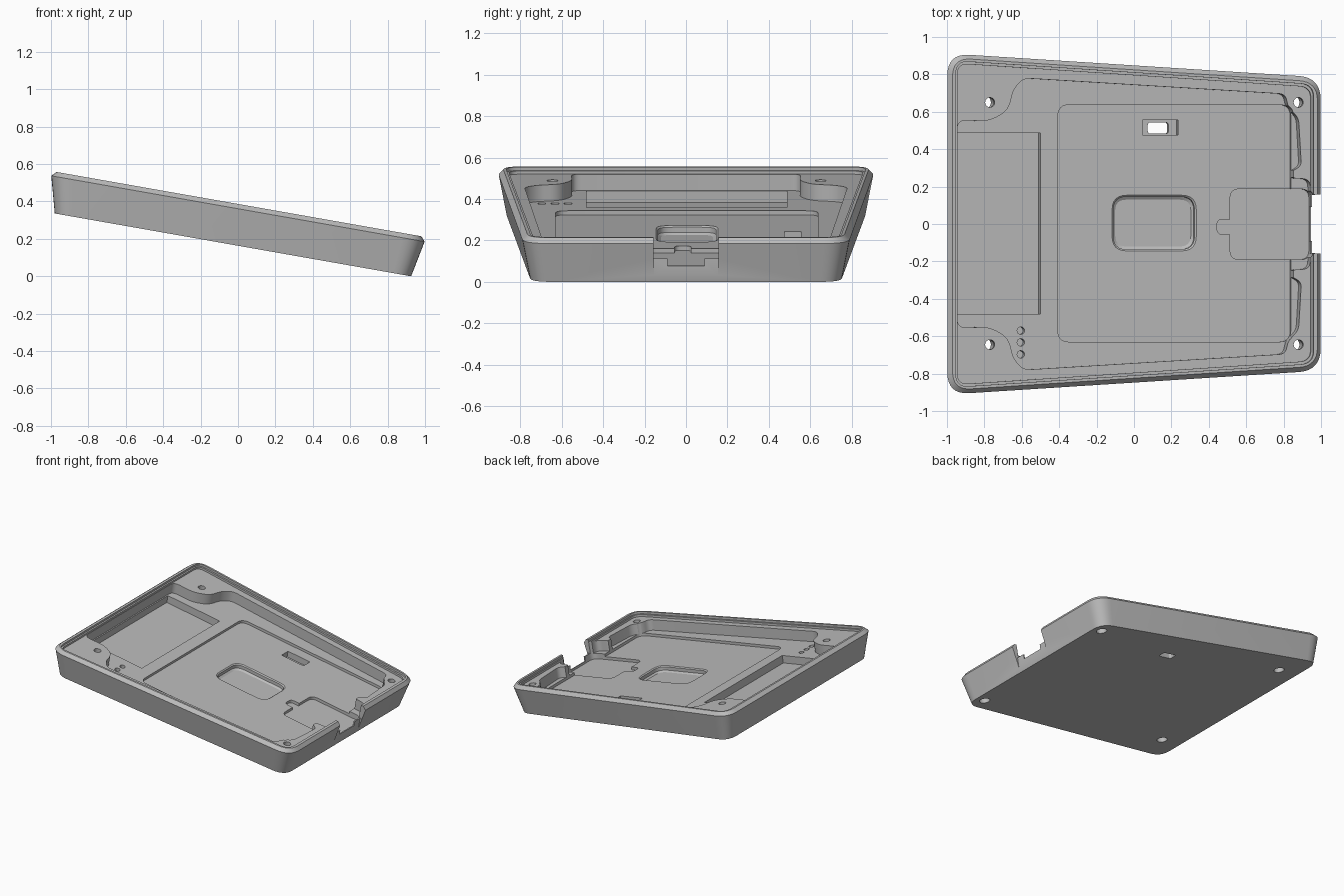
import bpy, bmesh
from math import radians, cos, sin, pi
from mathutils import Vector, Matrix

cube = bpy.data.objects.get("Cube")
if cube:
    bpy.data.objects.remove(cube)

TILT = radians(10)
LEDGE, FLOOR, PANEL = 0.187, 0.107, 0.087   # heights above the underside
HIGH = 0.4                                  # cutters reach above the rim

grey = bpy.data.materials.new("plain_grey")
grey.use_nodes = True
grey.diffuse_color = (0.5, 0.5, 0.5, 1)
grey.node_tree.nodes["Principled BSDF"].inputs["Base Color"].default_value = (0.5, 0.5, 0.5, 1)


def along(x, h):
    """Distance along the sloped base for a plan position x at height h."""
    return (x - h * sin(TILT)) / cos(TILT)


def rounded(points, radius, steps=6):
    """Round every corner of a closed outline."""
    out = []
    n = len(points)
    for i, p in enumerate(points):
        p = Vector(p)
        a, b = Vector(points[i - 1]) - p, Vector(points[(i + 1) % n]) - p
        r = min(radius, 0.45 * a.length, 0.45 * b.length)
        a, b = p + a.normalized() * r, p + b.normalized() * r
        for k in range(steps + 1):
            t = k / steps
            out.append(a * (1 - t) ** 2 + p * 2 * t * (1 - t) + b * t * t)
    return out


def trapezoid(left, right, half_left, half_right, radius):
    return rounded([(left, -half_left), (right, -half_right),
                    (right, half_right), (left, half_left)], radius, 8)


def rect(x0, x1, y0, y1, h, radius=0.0):
    """Rectangle given in plan position, placed on the slope at height h."""
    u0, u1 = along(x0, h), along(x1, h)
    pts = [(u0, y0), (u1, y0), (u1, y1), (u0, y1)]
    return rounded(pts, radius) if radius else pts


def circle(u, y, r, n=24):
    return [(u + r * cos(2 * pi * k / n), y + r * sin(2 * pi * k / n)) for k in range(n)]


def loft(name, layers):
    """Closed solid through outlines stacked at (outline, height)."""
    bm = bmesh.new()
    rings = [[bm.verts.new((p[0], p[1], h)) for p in pts] for pts, h in layers]
    n = len(rings[0])
    for lo, hi in zip(rings, rings[1:]):
        for i in range(n):
            j = (i + 1) % n
            bm.faces.new((lo[i], lo[j], hi[j], hi[i]))
    bm.faces.new(rings[0])
    bm.faces.new(rings[-1])
    bmesh.ops.recalc_face_normals(bm, faces=bm.faces)
    mesh = bpy.data.meshes.new(name)
    bm.to_mesh(mesh)
    bm.free()
    mesh.materials.append(grey)
    obj = bpy.data.objects.new(name, mesh)
    bpy.context.collection.objects.link(obj)
    return obj


def cut(layers):
    """Carve a lofted shape out of the tray."""
    cutter = loft("cutter", layers)
    cutter.hide_render = True
    mod = tray.modifiers.new("cut", "BOOLEAN")
    mod.operation, mod.solver, mod.object = "DIFFERENCE", "EXACT", cutter
    bpy.context.view_layer.objects.active = tray
    bpy.ops.object.modifier_apply(modifier=mod.name)
    bpy.data.objects.remove(cutter)


def pocket(outline, bottom, top=HIGH):
    cut([(outline, bottom), (outline, top)])


# Tapered body with flared walls and a chamfered rim
tray = loft("tray", [
    (trapezoid(-0.995, 0.94, 0.872, 0.747, 0.1), 0),
    (trapezoid(-1.048, 0.979, 0.912, 0.784, 0.12), 0.195),
    (trapezoid(-1.024, 0.957, 0.888, 0.76, 0.1), 0.22)])

# Stepped lip inside the rim, down to the screw ledge
pocket(trapezoid(-1.006, 0.937, 0.872, 0.746, 0.07), 0.203)
pocket(trapezoid(-0.995, 0.925, 0.858, 0.732, 0.06), LEDGE)

# Main cavity, leaving raised corners round the screws
side = [(-0.945, 0.555), (-0.77, 0.55), (-0.67, 0.61), (-0.645, 0.72), (-0.59, 0.78),
        (0.81, 0.695), (0.825, 0.62), (0.88, 0.57), (0.895, 0.31), (0.84, 0.28),
        (0.85, 0.245), (0.943, 0.24)]
side = [(along(x, LEDGE), y) for x, y in side]
outline = side + [(x, -y) for x, y in reversed(side)]
pocket(rounded(outline, 0.05), FLOOR)

# Recesses in the floor
pocket(rect(-0.96, -0.51, -0.48, 0.487, 0.05), 0.05)
pocket(rect(-0.41, 0.835, -0.63, 0.637, PANEL, 0.06), PANEL)
cut([(rect(-0.10, 0.305, -0.12, 0.13, 0.05, 0.06), 0.045),
     (rect(-0.115, 0.318, -0.135, 0.145, 0.05, 0.07), 0.055),
     (rect(-0.115, 0.318, -0.135, 0.145, 0.05, 0.07), 0.08),
     (rect(-0.125, 0.328, -0.145, 0.155, 0.05, 0.08), PANEL + 0.001),
     (rect(-0.125, 0.328, -0.145, 0.155, 0.05, 0.08), 0.15)])
pocket(rect(0.51, 0.935, -0.19, 0.187, 0.065, 0.05), 0.065)
pocket(rect(0.44, 0.55, -0.055, 0.025, 0.065, 0.03), 0.065)

# Slot with an opening through the base
pocket(rect(0.04, 0.23, 0.475, 0.555, 0.05), 0.04)
pocket(rect(0.07, 0.18, 0.483, 0.543, 0.02, 0.015), -0.1)

# Cable notch in the low end wall
pocket([(0.947, -0.155), (1.1, -0.155), (1.1, 0.155), (0.947, 0.155)], -0.1)
pocket(rounded([(0.88, -0.157), (1.15, -0.157), (1.15, 0.157), (0.88, 0.157)], 0.01), 0.115)
pocket(rounded([(0.89, -0.09), (1.15, -0.09), (1.15, 0.09), (0.89, 0.09)], 0.02), 0.08)

# Screw holes with counterbores underneath
for u in (-0.815, 0.86):
    for y in (-0.645, 0.65):
        pocket(circle(u, y, 0.026), -0.1)
        pocket(circle(u, y, 0.038), -0.1, 0.15)

# Row of small blind holes
for y in (-0.57, -0.633, -0.697):
    pocket(circle(along(-0.605, FLOOR), y, 0.02, 16), 0.06)

# Tilt the tray so that its low end rests on the ground
tray.data.transform(Matrix.Translation((0, 0, 0.165)) @ Matrix.Rotation(TILT, 4, "Y"))
lowest = min(v.co.z for v in tray.data.vertices)
tray.data.transform(Matrix.Translation((0, 0, -lowest)))
bpy.ops.object.select_all(action="DESELECT")
tray.select_set(True)
bpy.context.view_layer.objects.active = tray
bpy.ops.object.shade_smooth_by_angle(angle=radians(25))
